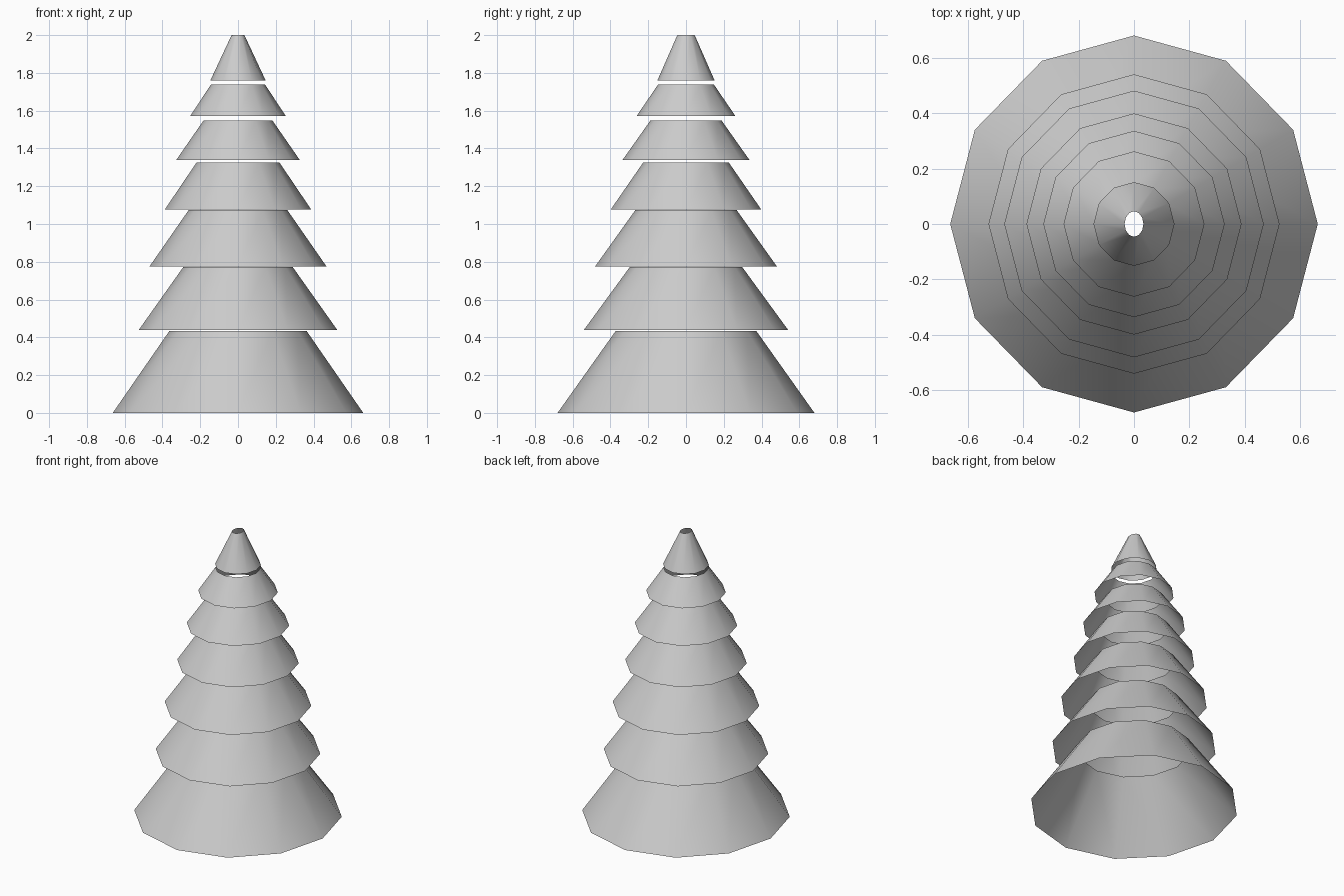
import bpy, bmesh
from math import cos, sin, pi

if "Cube" in bpy.data.objects:
    bpy.data.objects.remove(bpy.data.objects["Cube"])

SIDES = 12

# Each tier: bottom z, top z, bottom radii (x, y), top radii (x, y)
TIERS = [
    (0.00, 0.434, (0.663, 0.680), (0.363, 0.372)),
    (0.44, 0.773, (0.525, 0.540), (0.289, 0.297)),
    (0.776, 1.074, (0.468, 0.481), (0.261, 0.268)),
    (1.076, 1.325, (0.388, 0.399), (0.220, 0.227)),
    (1.339, 1.547, (0.327, 0.336), (0.183, 0.189)),
    (1.571, 1.738, (0.254, 0.262), (0.143, 0.148)),
    (1.761, 2.000, (0.146, 0.151), (0.034, 0.046)),
]


def ring(bm, radii, z):
    return [bm.verts.new((radii[0] * cos(2 * pi * i / SIDES),
                          radii[1] * sin(2 * pi * i / SIDES), z))
            for i in range(SIDES)]


def foliage_tier(name, z0, z1, low, high):
    """Open, hollow skirt of branches with a smooth-shaded side."""
    bm = bmesh.new()
    a, b = ring(bm, low, z0), ring(bm, high, z1)
    for i in range(SIDES):
        j = (i + 1) % SIDES
        bm.faces.new((a[i], a[j], b[j], b[i])).smooth = True
    mesh = bpy.data.meshes.new(name)
    bm.to_mesh(mesh)
    bm.free()
    bpy.context.collection.objects.link(bpy.data.objects.new(name, mesh))


# Stacked tiers, from the wide base to the tip
for n, tier in enumerate(TIERS, 1):
    foliage_tier(f"foliage_tier_{n}", *tier)
